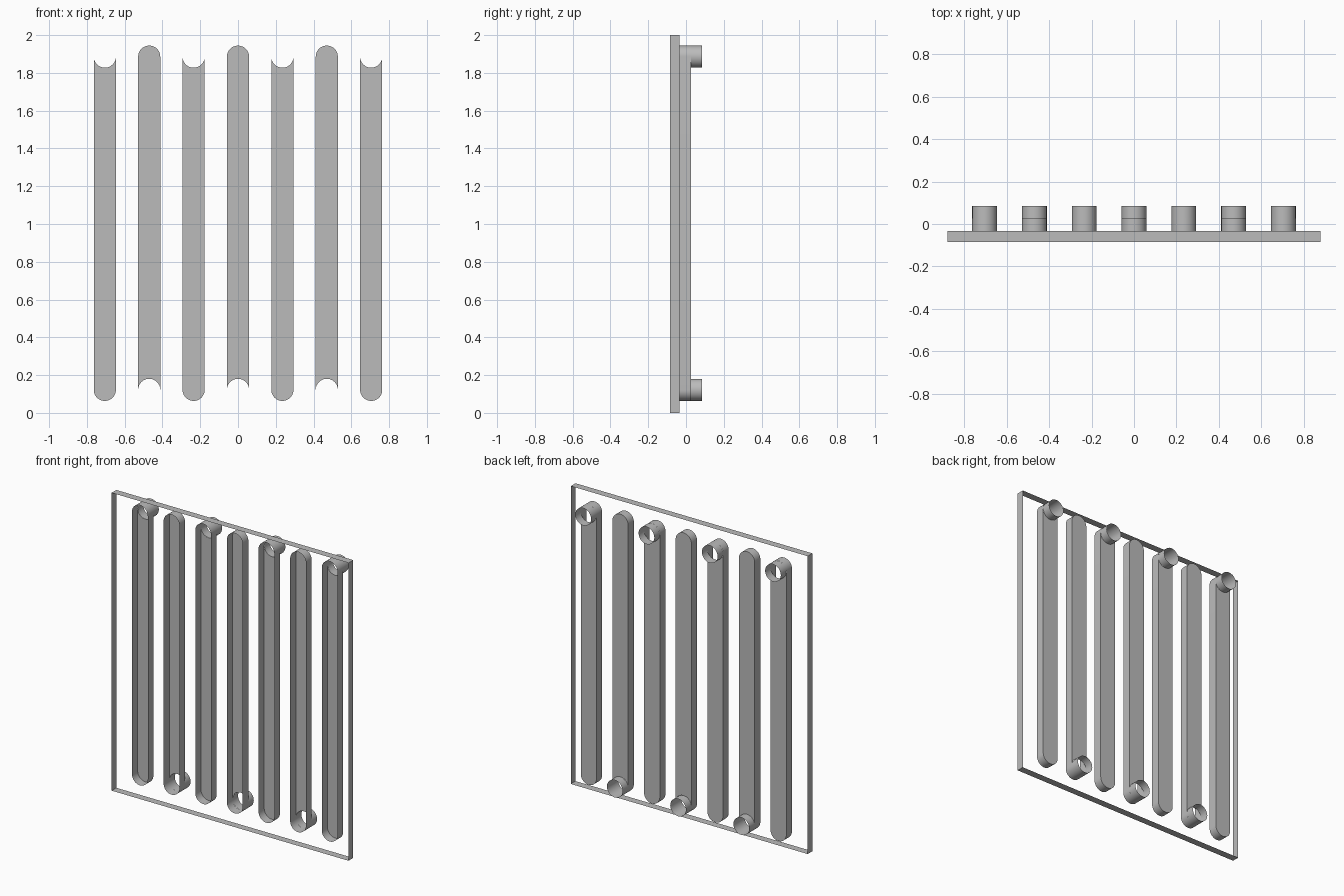
import bpy
import bmesh
from math import pi, sin, cos

cube = bpy.data.objects.get("Cube")
if cube:
    bpy.data.objects.remove(cube, do_unlink=True)

# Depths from front to back, then slot dimensions
FRAME_FRONT, SLOT_FRONT, SLOT_BACK, TUBE_END = -0.084, -0.034, 0.026, 0.084
RADIUS, SPACING, LOW, HIGH = 0.0585, 0.235, 0.122, 1.886
HALF_WIDTH, HEIGHT, STEPS = 0.88, 2.0, 24

grey = bpy.data.materials.new("grey")
grey.use_nodes = True
colour = (0.5, 0.5, 0.5, 1)
grey.diffuse_color = colour
grey.node_tree.nodes["Principled BSDF"].inputs["Base Color"].default_value = colour


def arc(x, z, start, end):
    """Points on a circular arc in the x-z plane."""
    angles = [start + (end - start) * i / STEPS for i in range(STEPS + 1)]
    return [(x + RADIUS * cos(a), z + RADIUS * sin(a)) for a in angles]


def add_band(bm, outline, front, back):
    """Thin wall that follows a closed outline through the depth."""
    rings = [[bm.verts.new((x, y, z)) for x, z in outline] for y in (front, back)]
    for i in range(len(outline)):
        j = (i + 1) % len(outline)
        bm.faces.new((rings[0][i], rings[0][j], rings[1][j], rings[1][i]))


def finish(bm, name):
    bmesh.ops.remove_doubles(bm, verts=bm.verts, dist=0.0001)
    bmesh.ops.recalc_face_normals(bm, faces=bm.faces)
    mesh = bpy.data.meshes.new(name)
    bm.to_mesh(mesh)
    bm.free()
    mesh.materials.append(grey)
    obj = bpy.data.objects.new(name, mesh)
    bpy.context.collection.objects.link(obj)
    bpy.ops.object.select_all(action="DESELECT")
    obj.select_set(True)
    bpy.context.view_layer.objects.active = obj
    bpy.ops.object.shade_smooth_by_angle(angle=pi / 6)


# Thin border, open at front and back
bm = bmesh.new()
corners = [(-HALF_WIDTH, 0), (HALF_WIDTH, 0), (HALF_WIDTH, HEIGHT), (-HALF_WIDTH, HEIGHT)]
add_band(bm, corners, FRAME_FRONT, SLOT_FRONT)
finish(bm, "border_frame")

for n in range(7):
    x = (n - 3) * SPACING
    tube_on_top = n % 2 == 0
    top_arc = arc(x, HIGH, 0, pi)
    bottom_arc = arc(x, LOW, pi, 2 * pi)

    # Round-ended channel with a back wall cut away around the port
    bm = bmesh.new()
    add_band(bm, top_arc + bottom_arc, SLOT_FRONT, SLOT_BACK)
    if tube_on_top:
        wall = arc(x, HIGH, 2 * pi, pi)[::-1][::-1] + bottom_arc
        wall = arc(x, HIGH, 0, -pi) + bottom_arc
    else:
        wall = top_arc + arc(x, LOW, pi, 0)
    bm.faces.new([bm.verts.new((px, SLOT_BACK, pz)) for px, pz in wall])
    finish(bm, f"channel_{n + 1}")

    # Open port tube behind one end
    bm = bmesh.new()
    circle = arc(x, HIGH if tube_on_top else LOW, 0, 2 * pi)[:-1]
    circle = [p for p in circle]
    add_band(bm, circle, SLOT_BACK, TUBE_END)
    finish(bm, f"port_tube_{n + 1}")
